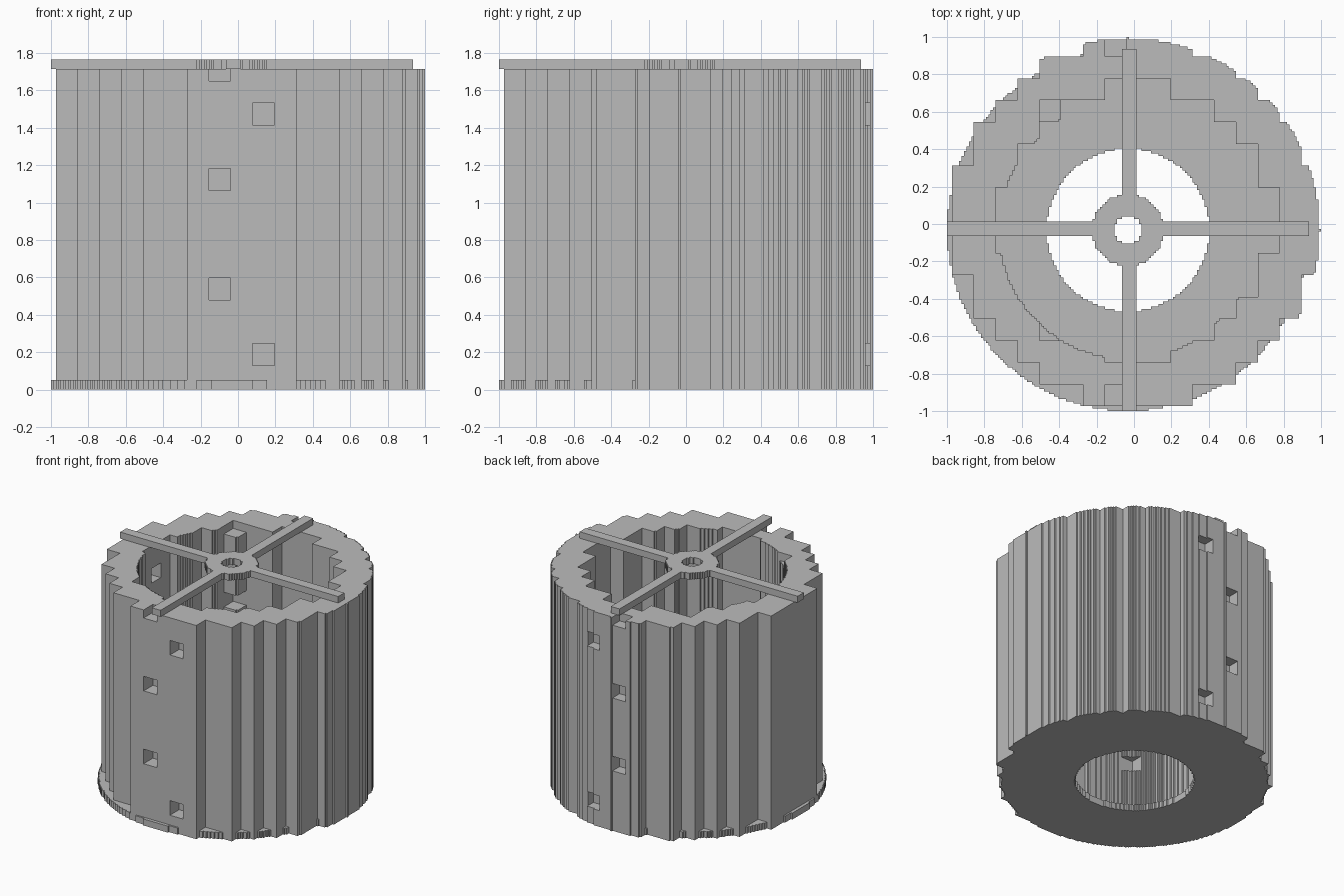
import bpy
import bmesh
from math import hypot

cube = bpy.data.objects.get("Cube")
if cube:
    bpy.data.objects.remove(cube, do_unlink=True)

N = 154            # fine blocks across the model
H = 2 / N          # fine block size
MID = 74           # block at the axis of the round parts
STEP = 9           # fine blocks in one coarse block

grey = bpy.data.materials.new("plain grey")
grey.use_nodes = True
grey.diffuse_color = (0.5, 0.5, 0.5, 1)
grey.node_tree.nodes["Principled BSDF"].inputs["Base Color"].default_value = (0.5, 0.5, 0.5, 1)


def cells(rule):
    return {(i, j) for i in range(N) for j in range(N) if rule(i, j)}


def radius(i, j):
    return hypot(i - MID, j - MID)


def coarse(i, j):
    """Coarse block offset from the middle coarse block."""
    return (i - 2) // STEP - 8, (j - 2) // STEP - 8


def runs(blocks, along):
    """Join neighbouring blocks into straight strips: (row, start, end)."""
    strips = []
    for a, b in sorted((c[1 - along], c[along]) for c in blocks):
        if strips and strips[-1][0] == a and strips[-1][2] == b:
            strips[-1][2] = b + 1
        else:
            strips.append([a, b, b + 1])
    return strips


def build(name, slabs):
    """Make the outer skin of stacked slabs, each (bottom, top, blocks)."""
    bm = bmesh.new()
    corners = {}

    def quad(*points):
        verts = []
        for p in points:
            if p not in corners:
                corners[p] = bm.verts.new((p[0] * H - 1, p[1] * H - 1, p[2] * H))
            verts.append(corners[p])
        bm.faces.new(verts)

    for n, (lo, hi, blocks) in enumerate(slabs):
        below = slabs[n - 1][2] if n else set()
        above = slabs[n + 1][2] if n + 1 < len(slabs) else set()
        for j, a, b in runs(blocks - above, 0):
            quad((a, j, hi), (b, j, hi), (b, j + 1, hi), (a, j + 1, hi))
        for j, a, b in runs(blocks - below, 0):
            quad((a, j + 1, lo), (b, j + 1, lo), (b, j, lo), (a, j, lo))
        # Upright faces on the four sides
        for side in (0, 1):
            edge_x = {c for c in blocks if (c[0] + 2 * side - 1, c[1]) not in blocks}
            edge_y = {c for c in blocks if (c[0], c[1] + 2 * side - 1) not in blocks}
            for i, a, b in runs(edge_x, 1):
                x = i + side
                p = [(x, a, lo), (x, b, lo), (x, b, hi), (x, a, hi)]
                quad(*(p if side else p[::-1]))
            for j, a, b in runs(edge_y, 0):
                y = j + side
                p = [(a, y, lo), (b, y, lo), (b, y, hi), (a, y, hi)]
                quad(*(p[::-1] if side else p))
    mesh = bpy.data.meshes.new(name)
    bm.to_mesh(mesh)
    bm.free()
    mesh.materials.append(grey)
    bpy.context.collection.objects.link(bpy.data.objects.new(name, mesh))


# Thick wall: coarse stepped ring trimmed by fine circles
wall = cells(lambda i, j: 6.2 < hypot(*coarse(i, j)) < 8.4 and 53 < radius(i, j) <= 79)

# Pockets: one coarse block removed, in two alternating sets
pockets_a = {(-1, 8), (-1, -8), (-4, 5), (-4, -5)}
pockets_b = {(1, 8), (1, -8), (-7, 0)}
wall_a = {c for c in wall if coarse(*c) not in pockets_a}
wall_b = {c for c in wall if coarse(*c) not in pockets_b}

FLOOR, TOP = 4, 132
slabs = []
z = FLOOR
for level, cut in ((1, wall_b), (4, wall_a), (9, wall_a), (12, wall_b), (14, wall_a)):
    start = 1 + STEP * level
    end = min(start + STEP, TOP)
    slabs += [(z, start, wall), (start, end, cut)]
    z = end
build("wall", slabs)

# Base plate with round opening
plate = cells(lambda i, j: 33.5 < radius(i, j) <= 74.5) | wall
build("base_plate", [(0, FLOOR, plate)])


# Cross bars with a ring hub
def spider(i, j):
    on_bar = (72 <= i <= 77 or 72 <= j <= 77) and max(i, j) <= 2 * MID
    r = radius(i, j)
    return r > 5.8 and (on_bar or r < 14.8)


build("cross_bars_and_hub", [(TOP, TOP + 4, cells(spider))])
